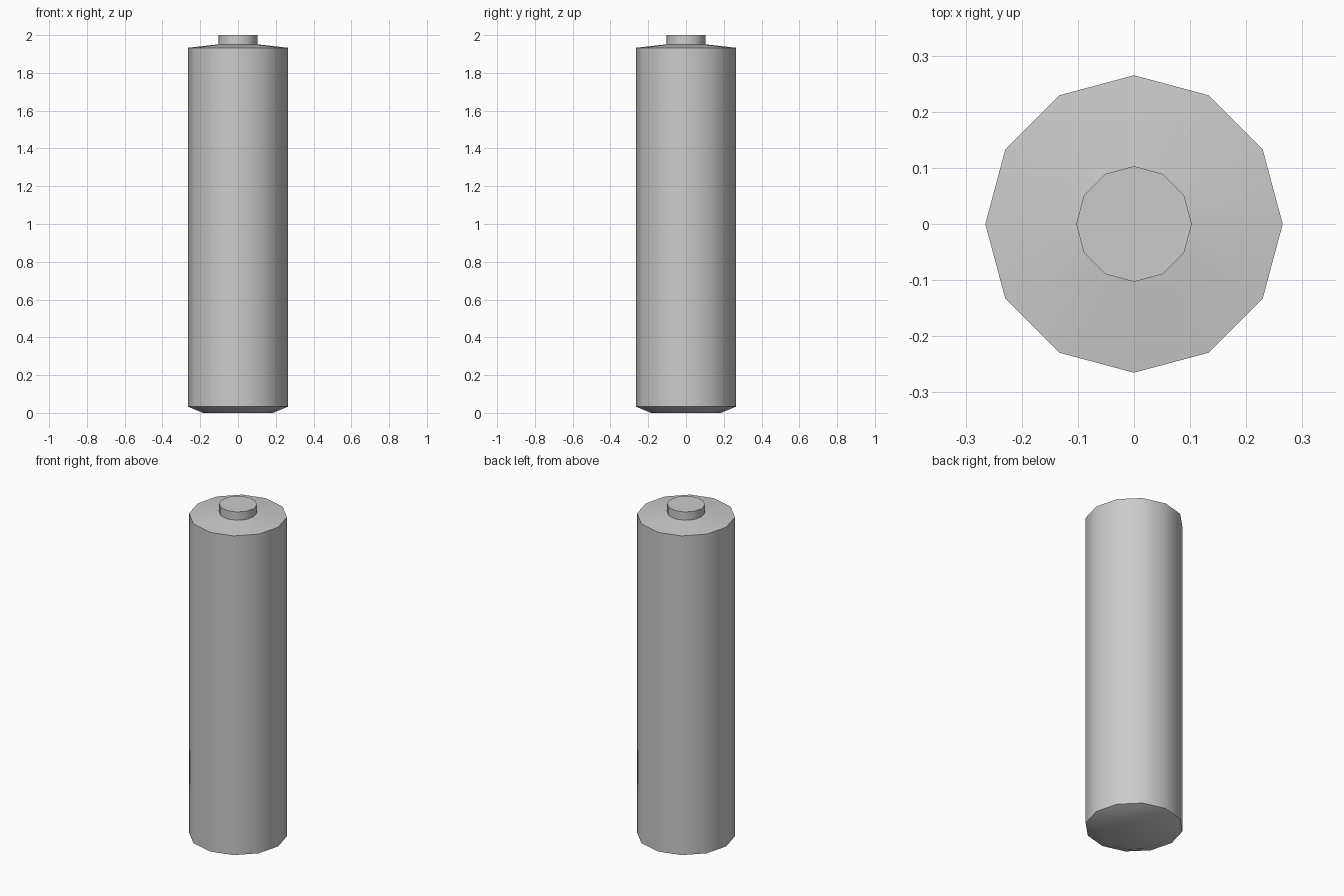
import bpy, bmesh, math

if "Cube" in bpy.data.objects:
    bpy.data.objects.remove(bpy.data.objects["Cube"])

SIDES = 12


def lathe(name, profile):
    """Closed solid of revolution from (radius, z) points, bottom to top."""
    bm = bmesh.new()
    rings = []
    for r, z in profile:
        rings.append([bm.verts.new((r * math.cos(2 * math.pi * i / SIDES),
                                    r * math.sin(2 * math.pi * i / SIDES), z))
                      for i in range(SIDES)])
    for low, high in zip(rings, rings[1:]):
        for i in range(SIDES):
            j = (i + 1) % SIDES
            bm.faces.new((low[i], low[j], high[j], high[i]))
    bm.faces.new(rings[0][::-1])
    bm.faces.new(rings[-1])
    mesh = bpy.data.meshes.new(name)
    bm.to_mesh(mesh)
    bm.free()
    obj = bpy.data.objects.new(name, mesh)
    bpy.context.collection.objects.link(obj)
    bpy.ops.object.select_all(action='DESELECT')
    obj.select_set(True)
    bpy.context.view_layer.objects.active = obj
    bpy.ops.object.shade_smooth_by_angle(angle=math.radians(40))
    return obj


# Battery cell: chamfered base, straight case, sloped shoulder, contact button
lathe("battery_cell", [
    (0.185, 0.0),
    (0.265, 0.033),
    (0.265, 1.933),
    (0.103, 1.951),
    (0.103, 2.0),
])
